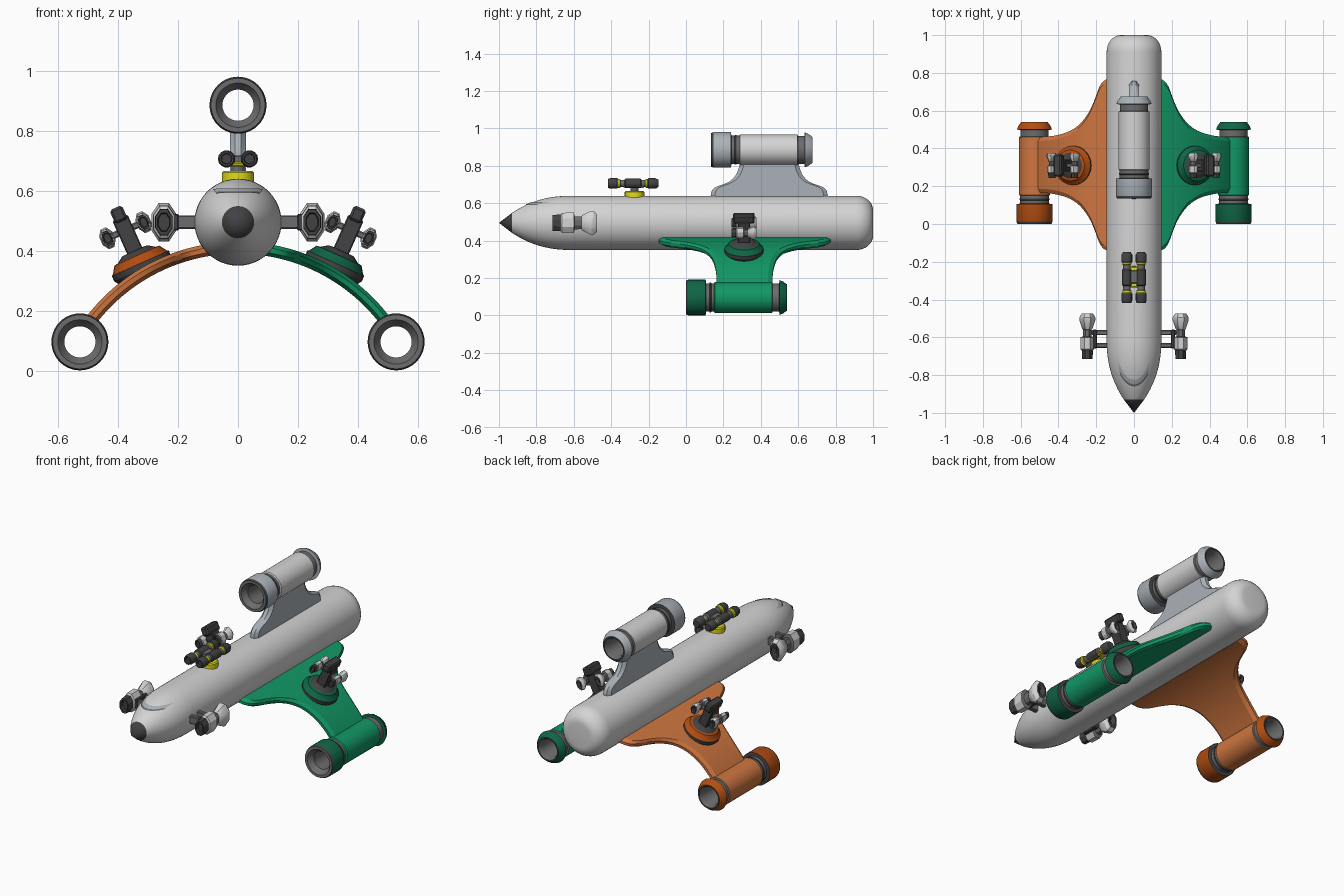
import bpy, bmesh, math
from mathutils import Matrix, Vector

if "Cube" in bpy.data.objects:
    bpy.data.objects.remove(bpy.data.objects["Cube"])

COL = {
    "hull_white": (.66, .66, .66), "blue_grey": (.40, .44, .48), "dark_grey": (.055, .055, .058),
    "mid_grey": (.15, .15, .155), "orange": (.62, .18, .05), "dark_orange": (.44, .075, .006),
    "green": (.006, .31, .13), "dark_green": (.005, .13, .06), "yellow": (.75, .72, .01),
}
MATS = {}
for n, c in COL.items():
    MATS[n] = bpy.data.materials.new(n)
    MATS[n].diffuse_color = (*c, 1)

HZ, HR = .495, .145   # hull axis height and radius
T = Matrix.Translation


def finish(name, bm, names, angle=32):
    bmesh.ops.remove_doubles(bm, verts=bm.verts, dist=1e-5)
    bmesh.ops.recalc_face_normals(bm, faces=bm.faces)
    me = bpy.data.meshes.new(name)
    bm.to_mesh(me)
    bm.free()
    for n in names:
        me.materials.append(MATS[n])
    ob = bpy.data.objects.new(name, me)
    bpy.context.collection.objects.link(ob)
    bpy.ops.object.select_all(action='DESELECT')
    ob.select_set(True)
    bpy.context.view_layer.objects.active = ob
    bpy.ops.object.shade_smooth_by_angle(angle=math.radians(angle))
    return ob


def lathe(name, prof, M, segs=32, closed=False, turn=0.0):
    """Spin (radius, y, colour of the next segment) around the local y axis."""
    names = list(dict.fromkeys(p[2] for p in prof))
    bm = bmesh.new()
    ang = [2 * math.pi * (i + turn) / segs for i in range(segs)]
    rings = [[bm.verts.new(M @ Vector((r * math.cos(a), y, r * math.sin(a)))) for a in ang]
             for r, y, _ in prof]
    for i in range(len(prof) if closed else len(prof) - 1):
        a, b = rings[i], rings[(i + 1) % len(prof)]
        for k in range(segs):
            q = (k + 1) % segs
            f = bm.faces.new((a[k], a[q], b[q], b[k]))
            f.material_index = names.index(prof[i][2])
    return finish(name, bm, names)


def box(name, c, size, mat, M=Matrix.Identity(4), bevel=.004):
    bm = bmesh.new()
    bmesh.ops.create_cube(bm, size=1, matrix=T(c) @ Matrix.Diagonal((*size, 1)))
    bmesh.ops.bevel(bm, geom=bm.edges[:], offset=bevel, segments=1, affect='EDGES')
    bm.transform(M)
    return finish(name, bm, [mat])


def chaikin(p, times=2):
    for _ in range(times):
        q = [p[0]]
        for (a, b), (c, d) in zip(p, p[1:]):
            q += [(a * .75 + c * .25, b * .75 + d * .25), (a * .25 + c * .75, b * .25 + d * .75)]
        p = q + [p[-1]]
    return p


def panel(name, stations, cy, th, mat):
    """Chamfered plate: stations are (x, z, normal x, normal z, half width)."""
    bm = bmesh.new()
    rings = []
    for x, z, nx, nz, w in stations:
        sec = [(-w, -.4), (-w, .4), (-w + .022, 1), (w - .022, 1),
               (w, .4), (w, -.4), (w - .022, -1), (-w + .022, -1)]
        rings.append([bm.verts.new((x + nx * th * o, cy + y, z + nz * th * o)) for y, o in sec])
    for a, b in zip(rings, rings[1:]):
        for k in range(8):
            bm.faces.new((a[k], a[(k + 1) % 8], b[(k + 1) % 8], b[k]))
    bm.faces.new(rings[0])
    bm.faces.new(rings[-1])
    return finish(name, bm, [mat], 25)


def engine(name, M, body, cap):
    d, m = "dark_grey", "mid_grey"
    lathe(name, [(.052, .03, m), (.071, .006, m), (.074, 0, m), (.09, 0, d), (.095, .012, cap),
                 (.095, .105, d), (.076, .108, m), (.076, .125, d), (.079, .127, d), (.079, .134, d),
                 (.076, .136, m), (.076, .15, body), (.083, .154, body), (.083, .46, m),
                 (.075, .463, m), (.075, .498, cap), (.093, .5, cap), (.086, .518, cap),
                 (.07, .54, d), (.062, .54, m), (.052, .515, m)], M, 40, True)


def gun(name, M):
    d, m, w = "dark_grey", "mid_grey", "hull_white"
    lathe(name, [(0, -.10, d), (.03, -.10, d), (.034, -.12, d), (.046, -.12, d), (.048, -.075, w),
                 (.058, -.068, w), (.06, -.005, m), (.038, .0, m), (.036, .035, w), (.045, .04, w),
                 (.069, .085, w), (.069, .1, w), (.05, .12, d), (.035, .12, d), (0, .1, d)],
          M @ Matrix.Diagonal((.66, 1, 1, 1)), 8, turn=.5)


# hull: ogive nose with dark tip, rounded tail
def nose_y(r):
    return -1 + .4 * (1 - max(0, 1 - r / HR) ** (1 / 2.4))


prof = [(0, -1, "dark_grey")]
for i in range(1, 25):
    u = .175 + .825 * (i - 1) / 23
    prof.append((HR * (1 - (1 - u) ** 2.4), -1 + .4 * u, "hull_white"))
for i in range(9):
    a = math.pi / 2 * i / 8
    prof.append((.07 + .075 * math.cos(a), .91 + .09 * math.sin(a), "hull_white"))
prof.append((0, 1, "hull_white"))
lathe("hull", prof, T((0, 0, HZ)), 48)

# crescent window on the nose
bm = bmesh.new()
rows = []
for i in range(21):
    a = math.radians(-37 + 74 * i / 20)
    row = []
    for h in (.094, .099, .104, .109):
        r = h / math.cos(a)
        row.append(bm.verts.new(((r + .003) * math.sin(a), nose_y(r) - .001, HZ + (r + .003) * math.cos(a))))
    rows.append(row)
for a, b in zip(rows, rows[1:]):
    for k in range(3):
        bm.faces.new((a[k], b[k], b[k + 1], a[k + 1])).material_index = 1 if k == 0 else 0
finish("nose_window", bm, ["blue_grey", "mid_grey"])

# top fin and its engine
fin = chaikin([(.61, .315), (.655, .312), (.68, .30), (.695, .265), (.712, .215), (.745, .18), (.785, .163), (.812, .158)])
panel("top_fin", [(0, z, 1, 0, w) for z, w in fin], .445, .026, "blue_grey")
engine("top_engine", T((0, .135, .885)), "hull_white", "blue_grey")

# wings, wing engines, turrets and nose guns on both sides
widths = chaikin([(.075, .46), (.145, .457), (.178, .425), (.2, .36), (.23, .285),
                  (.28, .215), (.34, .174), (.41, .155), (.45, .15), (.497, .148)])
R, CZ = .616, -.206
for s, side, body, cap in ((1, "right", "green", "dark_green"), (-1, "left", "orange", "dark_orange")):
    flip = Matrix.Diagonal((s, 1, 1, 1))
    st = []
    for x, w in widths:
        c = math.sqrt(R * R - x * x)
        st.append((s * x, CZ + c, s * x / R, c / R, w))
    panel(side + "_wing", st, .313, .02, body)
    engine(side + "_engine", T((s * .527, 0, .096)), body, cap)

    # tilted turret: round base, post, yoke, twin guns
    M = flip @ T((.32, .31, .345)) @ Matrix.Rotation(math.radians(24), 4, 'Y')
    lathe(side + "_turret_base",
          [(0, -.035, "dark_grey"), (.085, -.035, "dark_grey"), (.104, -.005, "dark_grey"),
           (.104, .014, cap), (.098, .018, cap), (.082, .042, cap), (.068, .044, "dark_grey"),
           (.06, .05, "dark_grey"), (.045, .06, "dark_grey"), (0, .062, "dark_grey")],
          M @ Matrix.Rotation(math.pi / 2, 4, 'X'), 24)
    box(side + "_turret_post", (0, 0, .11), (.055, .065, .14), "dark_grey", M)
    box(side + "_turret_head", (0, 0, .192), (.045, .115, .05), "dark_grey", M, .008)
    box(side + "_turret_axle", (0, 0, .135), (.13, .022, .022), "mid_grey", M)
    for k, lab in ((-1, "inner"), (1, "outer")):
        gun(f"{side}_turret_gun_{lab}", M @ T((k * .066, 0, .135)) @ Matrix.Scale(.56, 4))

    # nose gun held by two bars
    gun(side + "_nose_gun", flip @ T((.247, -.595, HZ)))
    for y, lab in ((-.575, "rear"), (-.643, "front")):
        box(f"{side}_nose_gun_bar_{lab}", (s * .175, y, HZ), (.1, .026, .045), "mid_grey")
    box(side + "_nose_gun_plate", (s * .207, -.609, HZ), (.02, .1, .055), "dark_grey")

    # one barrel of the top twin gun
    d, m, yl = "dark_grey", "mid_grey", "yellow"
    lathe(side + "_top_barrel",
          [(0, -.12, d), (.016, -.12, d), (.018, -.135, d), (.024, -.135, d), (.029, -.12, d),
           (.029, -.085, yl), (.024, -.08, yl), (.024, -.07, m), (.02, -.066, m), (.02, -.045, d),
           (.026, -.04, d), (.026, .04, m), (.02, .045, m), (.02, .065, yl), (.024, .07, yl),
           (.024, .078, d), (.029, .082, d), (.029, .12, d), (.02, .135, d), (0, .135, d)],
          T((s * .038, -.283, .706)), 14)

# mount of the top twin gun
lathe("top_gun_base", [(0, .63, "yellow"), (.053, .63, "yellow"), (.053, .66, "yellow"), (.047, .666, "yellow"),
                       (.022, .666, "mid_grey"), (.022, .69, "mid_grey"), (0, .69, "mid_grey")],
      T((0, -.275, 0)) @ Matrix.Rotation(math.pi / 2, 4, 'X'), 20)
box("top_gun_cradle", (0, -.28, .688), (.1, .11, .014), "yellow")
box("top_gun_link", (0, -.28, .705), (.05, .07, .026), "mid_grey")

for m in bpy.data.materials:
    if m.users and not m.is_grease_pencil:
        m.use_nodes = True
        m.node_tree.nodes["Principled BSDF"].inputs["Base Color"].default_value = m.diffuse_color
